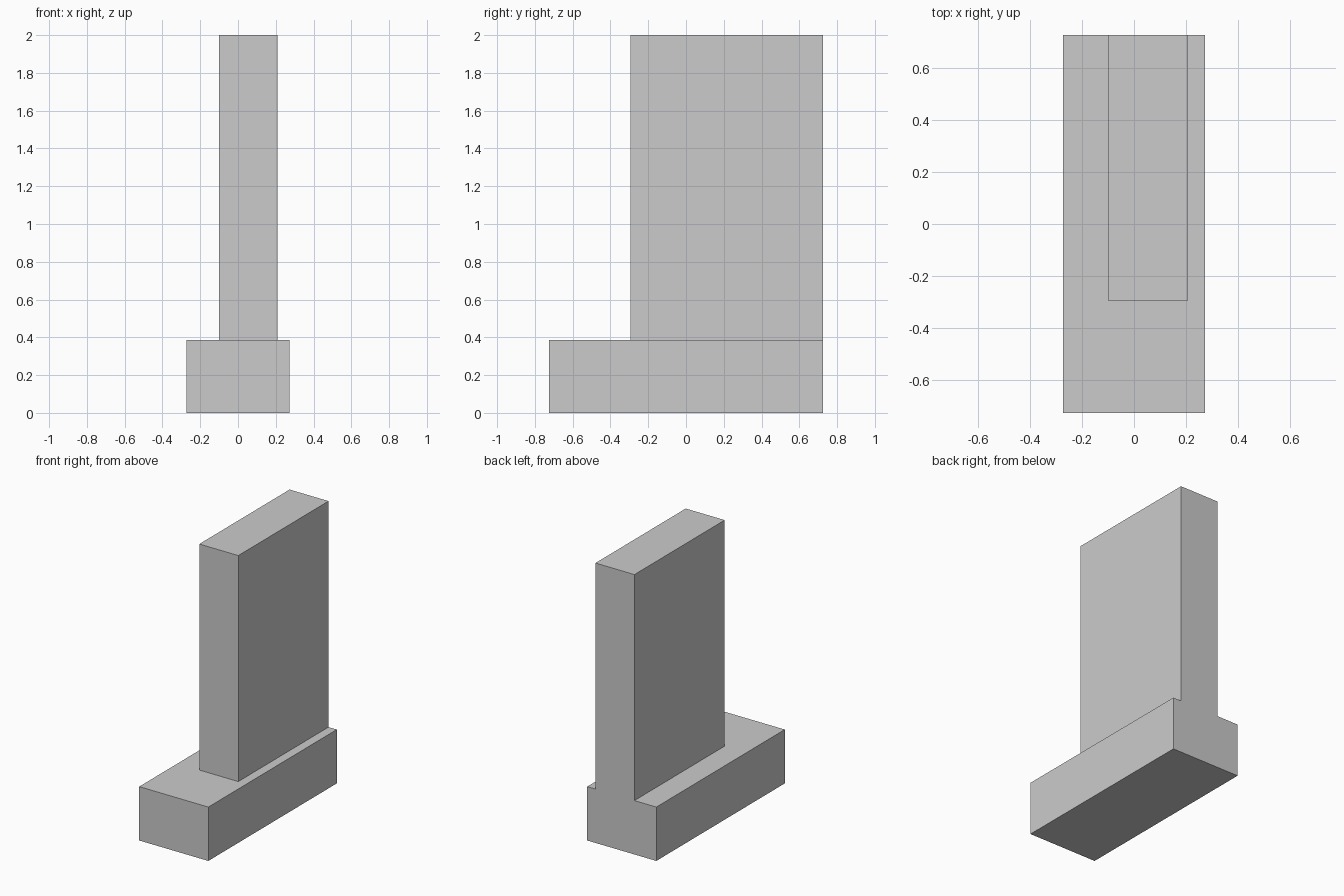
import bpy

if "Cube" in bpy.data.objects:
    bpy.data.objects.remove(bpy.data.objects["Cube"])


def box(name, lo, hi):
    """Axis-aligned box between two corners."""
    centre = [(a + b) / 2 for a, b in zip(lo, hi)]
    bpy.ops.mesh.primitive_cube_add(size=1, location=centre)
    ob = bpy.context.object
    ob.name = name
    ob.scale = [b - a for a, b in zip(lo, hi)]
    bpy.ops.object.transform_apply(location=True, rotation=True, scale=True)
    return ob


BACK = 0.725

# Upright slab, sunk into the plinth and flush with its back
slab = box("upright_slab", (-0.10, -0.294, 0.2), (0.208, BACK, 2.0))

# Plinth
plinth = box("plinth_with_slab", (-0.273, -BACK, 0.0), (0.273, BACK, 0.385))

# Merge both into one clean solid
union = plinth.modifiers.new("join_slab", 'BOOLEAN')
union.operation = 'UNION'
union.solver = 'EXACT'
union.object = slab
bpy.context.view_layer.objects.active = plinth
bpy.ops.object.modifier_apply(modifier=union.name)
bpy.data.objects.remove(slab)
